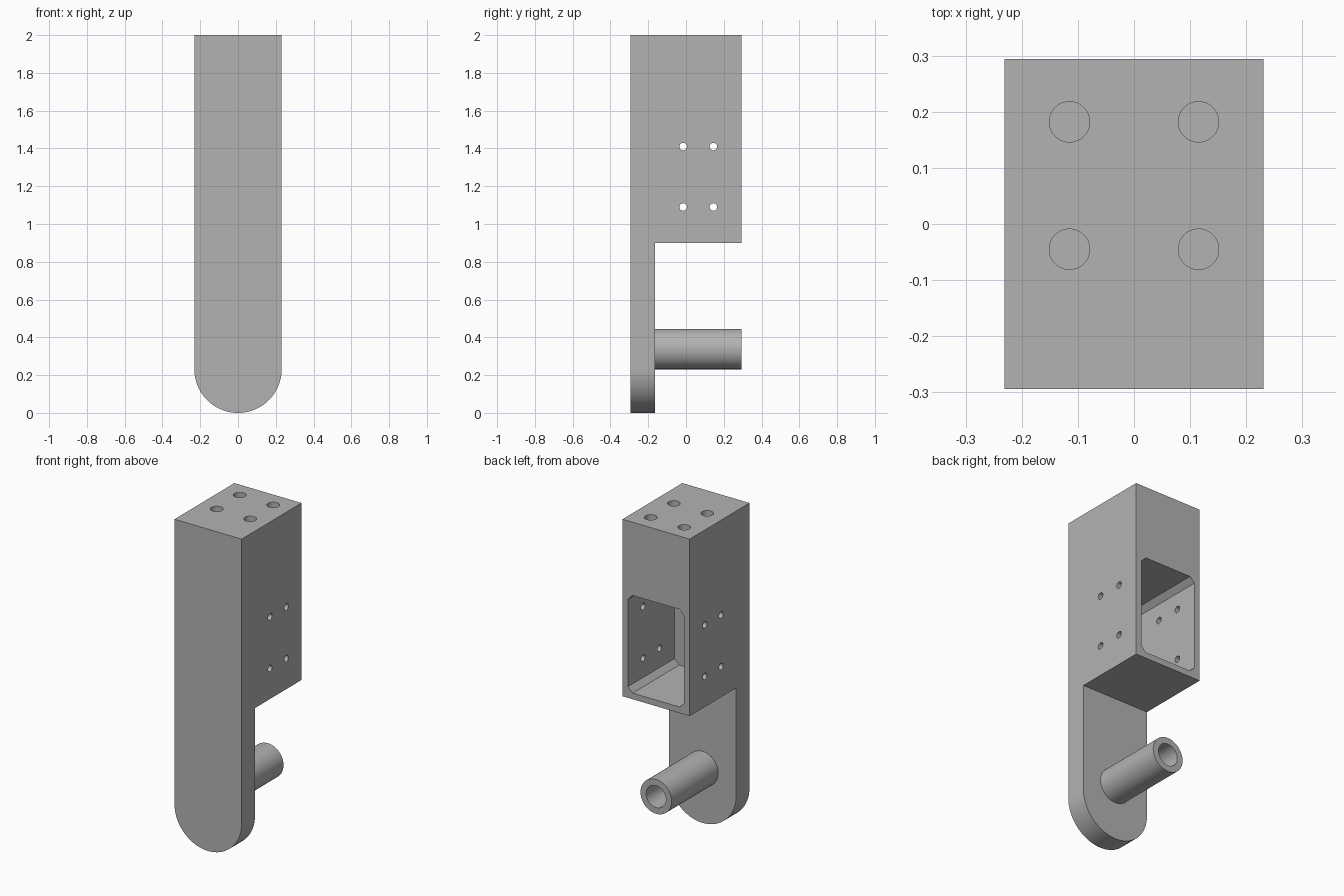
import bpy, bmesh, math
from mathutils import Vector

cube = bpy.data.objects.get("Cube")
if cube:
    bpy.data.objects.remove(cube, do_unlink=True)

# Single grey material
grey = bpy.data.materials.new("plain_grey")
grey.use_nodes = True
colour = (0.45, 0.45, 0.45, 1)
grey.diffuse_color = colour
grey.node_tree.nodes["Principled BSDF"].inputs["Base Color"].default_value = colour

# Overall sizes
HALF_W, HALF_D, HEIGHT = 0.231, 0.294, 2.0
PLATE_BACK = -0.163
BLOCK_BOTTOM = 0.90


def prism(name, outline, axis, start, end):
    """Extrude a 2D outline along an axis: x uses (y, z), y uses (x, z), z uses (x, y)."""
    place = {"x": lambda a, b: (start, a, b),
             "y": lambda a, b: (a, start, b),
             "z": lambda a, b: (a, b, start)}[axis]
    direction = Vector([(end - start) * (axis == k) for k in "xyz"])
    bm = bmesh.new()
    face = bm.faces.new([bm.verts.new(place(a, b)) for a, b in outline])
    out = bmesh.ops.extrude_face_region(bm, geom=[face])
    verts = [g for g in out["geom"] if isinstance(g, bmesh.types.BMVert)]
    bmesh.ops.translate(bm, verts=verts, vec=direction)
    bmesh.ops.recalc_face_normals(bm, faces=bm.faces)
    mesh = bpy.data.meshes.new(name)
    bm.to_mesh(mesh)
    bm.free()
    mesh.materials.append(grey)
    obj = bpy.data.objects.new(name, mesh)
    bpy.context.collection.objects.link(obj)
    return obj


def arc(a, b, r, start=0, sweep=360, n=48):
    count = n if sweep == 360 else n + 1
    angles = [math.radians(start + sweep * i / n) for i in range(count)]
    return [(a + r * math.cos(t), b + r * math.sin(t)) for t in angles]


def cut(obj, cutters):
    """Subtract each cutter, bake the result and remove the cutter."""
    bpy.context.view_layer.objects.active = obj
    for cutter in cutters:
        cutter.hide_render = True
        mod = obj.modifiers.new("cut", "BOOLEAN")
        mod.operation, mod.solver, mod.object = "DIFFERENCE", "EXACT", cutter
        bpy.ops.object.modifier_apply(modifier=mod.name)
        bpy.data.objects.remove(cutter, do_unlink=True)


def smooth(obj):
    bpy.ops.object.select_all(action="DESELECT")
    obj.select_set(True)
    bpy.context.view_layer.objects.active = obj
    bpy.ops.object.shade_smooth_by_angle(angle=math.radians(30))


# Body: straight sides, round lower end
outline = [(HALF_W, HEIGHT), (-HALF_W, HEIGHT)] + arc(0, HALF_W, HALF_W, 180, 180, 64)
body = prism("bracket_body", outline, "y", -HALF_D, HALF_D)

# Space behind the lower plate
below = [(PLATE_BACK, -0.1), (0.5, -0.1), (0.5, BLOCK_BOTTOM), (PLATE_BACK, BLOCK_BOTTOM)]
cutters = [prism("plate_cutter", below, "x", -0.5, 0.5)]

# Rear pocket with chamfered corners
w, low, high, c = 0.193, 0.938, 1.545, 0.032
pocket = [(-w + c, low), (w - c, low), (w, low + c), (w, high - c),
          (w - c, high), (-w + c, high), (-w, high - c), (-w, low + c)]
cutters.append(prism("pocket_cutter", pocket, "y", PLATE_BACK, 0.5))

# Small holes through both side walls
for y in (-0.015, 0.145):
    for z in (1.09, 1.41):
        cutters.append(prism("side_hole_cutter", arc(y, z, 0.02, n=32), "x", -0.5, 0.5))

# Blind holes in the top
for x in (-0.115, 0.115):
    for y in (-0.045, 0.182):
        cutters.append(prism("top_hole_cutter", arc(x, y, 0.036), "z", 1.75, 2.1))
cut(body, cutters)
smooth(body)

# Hollow peg behind the plate
peg = prism("hollow_peg", arc(0, 0.338, 0.107, n=64), "y", PLATE_BACK - 0.01, HALF_D)
cut(peg, [prism("bore_cutter", arc(0, 0.338, 0.068), "y", -0.5, 0.5)])
smooth(peg)
